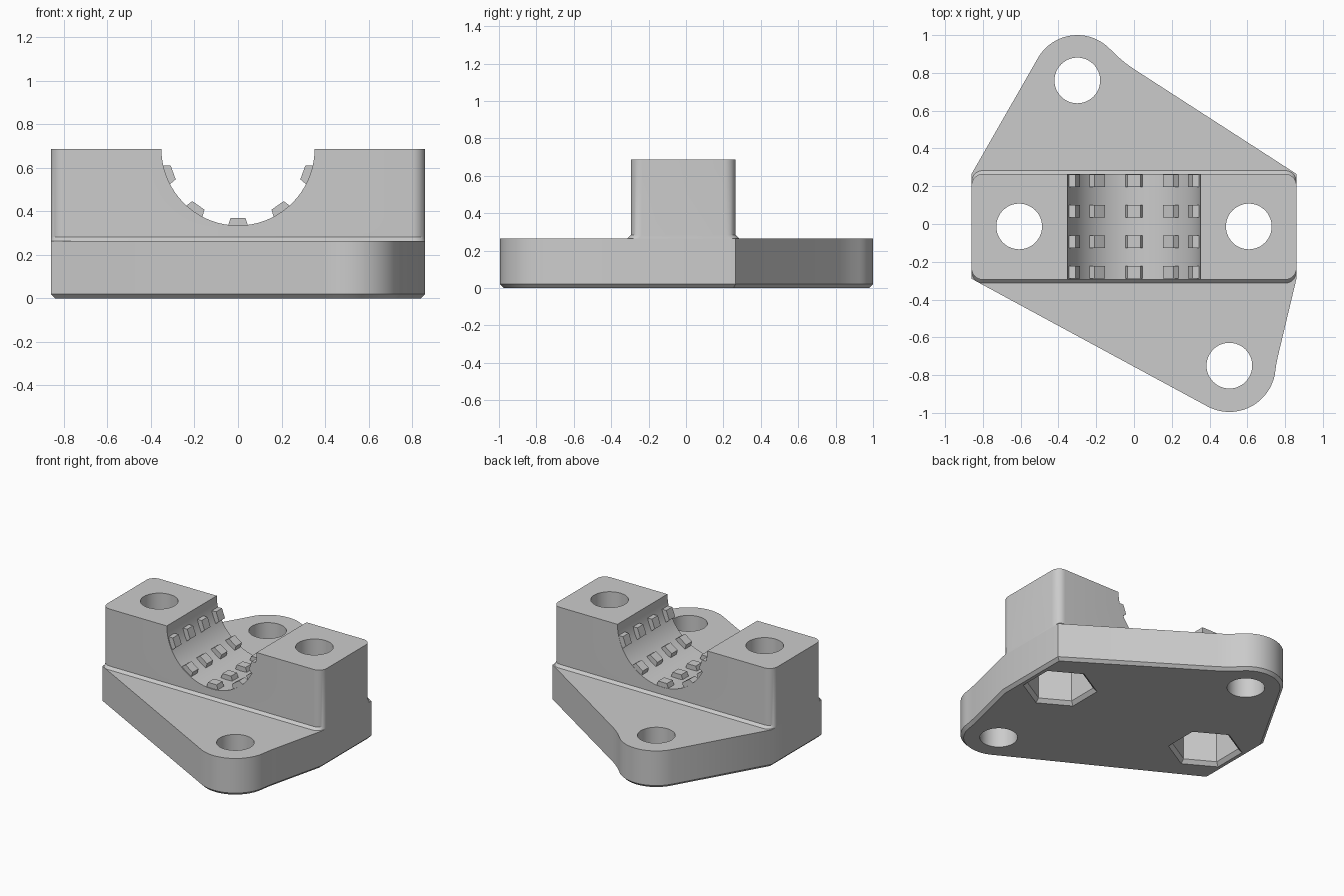
import bpy, bmesh
from math import sin, cos, pi, radians
from mathutils import Vector

cube = bpy.data.objects.get("Cube")
if cube:
    bpy.data.objects.remove(cube, do_unlink=True)

PLATE_TOP, TOP = 0.265, 0.687
FRONT, BACK, HALF = -0.295, 0.265, 0.86
GROOVE_R = 0.352
MID_Y = (FRONT + BACK) / 2

grey = bpy.data.materials.new("light_grey")
grey.use_nodes = True
grey.diffuse_color = (0.6, 0.6, 0.6, 1)
grey.node_tree.nodes["Principled BSDF"].inputs["Base Color"].default_value = (0.6, 0.6, 0.6, 1)


def arc(cx, cy, r, start, end, steps):
    """Points along an arc, angles in degrees."""
    angles = [radians(start + (end - start) * i / steps) for i in range(steps + 1)]
    return [(cx + r * cos(a), cy + r * sin(a)) for a in angles]


def loft(bm, rings):
    """Skin matching rings of 3D points and cap both ends."""
    rows = [[bm.verts.new(p) for p in ring] for ring in rings]
    n = len(rows[0])
    for low, high in zip(rows, rows[1:]):
        for i in range(n):
            j = (i + 1) % n
            bm.faces.new((low[i], low[j], high[j], high[i]))
    bm.faces.new(rows[0][::-1])
    bm.faces.new(rows[-1])


def flat(points, z):
    return [(x, y, z) for x, y in points]


def finish(bm, name):
    bmesh.ops.recalc_face_normals(bm, faces=bm.faces[:])
    mesh = bpy.data.meshes.new(name)
    bm.to_mesh(mesh)
    bm.free()
    mesh.materials.append(grey)
    obj = bpy.data.objects.new(name, mesh)
    bpy.context.collection.objects.link(obj)
    return obj


def activate(obj):
    bpy.ops.object.select_all(action='DESELECT')
    obj.select_set(True)
    bpy.context.view_layer.objects.active = obj


def cut(obj, cutters):
    activate(obj)
    for cutter in cutters:
        mod = obj.modifiers.new("cut", 'BOOLEAN')
        mod.operation, mod.solver, mod.object = 'DIFFERENCE', 'EXACT', cutter
        bpy.ops.object.modifier_apply(modifier=mod.name)


# Base plate: two rounded ears on opposite corners, chamfered underside
outline = [(HALF, -0.29), (HALF, BACK), (0, 0.82), (-0.04, 0.848), (-0.085, 0.885)]
outline += arc(-0.30, 0.76, 0.24, 44, 150, 20)
outline += [(-HALF, BACK), (-HALF, -0.29)]
outline += arc(0.505, -0.75, 0.245, -118, -6, 20)
outline += [(0.753, -0.745), (0.762, -0.70)]
bm = bmesh.new()
loft(bm, [flat(outline, 0), flat(outline, PLATE_TOP)])
bmesh.ops.recalc_face_normals(bm, faces=bm.faces[:])
rim = [e for e in bm.edges if all(v.co.z < 0.001 for v in e.verts)]
bmesh.ops.bevel(bm, geom=rim, offset=0.02, segments=1, affect='EDGES', clamp_overlap=False)
plate = finish(bm, "base_plate")


# Clamp block: rounded rectangle with a small flare where it meets the plate
def block_ring(z, flare):
    r, pts = 0.06, []
    corners = [(1, BACK + flare, 1, 0), (-1, BACK + flare, 1, 90),
               (-1, FRONT - flare, -1, 180), (1, FRONT - flare, -1, 270)]
    for sx, y, sy, start in corners:
        pts += arc(sx * (HALF - r), y - sy * r, r, start, start + 90, 8)
    return flat(pts, z)


bm = bmesh.new()
loft(bm, [block_ring(PLATE_TOP, 0.018), block_ring(PLATE_TOP + 0.018, 0), block_ring(TOP, 0)])
block = finish(bm, "clamp_block")

# Cutters: bolt holes, nut pockets and the half-round groove
cutters = []
bolts = [(-0.608, -0.013), (0.608, -0.013)]
for x, y in bolts + [(-0.30, 0.76), (0.505, -0.75)]:
    bm = bmesh.new()
    circle = arc(x, y, 0.121, 0, 352.5, 47)
    loft(bm, [flat(circle, -0.1), flat(circle, 1)])
    cutters.append(finish(bm, "hole_cutter"))
for x, y in bolts:
    bm = bmesh.new()
    steps = [(-0.025, 0.265), (0.025, 0.215), (0.3, 0.215)]
    loft(bm, [flat(arc(x, y, r, 30, 330, 5), z) for z, r in steps])
    cutters.append(finish(bm, "nut_pocket_cutter"))
bm = bmesh.new()
ring = arc(0, TOP, GROOVE_R, 0, 355, 71)
loft(bm, [[(x, y, z) for x, z in ring] for y in (-0.6, 0.6)])
groove = finish(bm, "groove_cutter")

cut(plate, cutters)
cut(block, cutters + [groove])
for c in cutters + [groove]:
    bpy.data.objects.remove(c, do_unlink=True)

# Grip teeth: tapered blocks in rows around the groove
bm = bmesh.new()
for row in range(4):
    y0 = -0.288 + row * 0.1617
    for k in range(-2, 3):
        a = radians(35 * k)
        out, side = Vector((sin(a), 0, -cos(a))), Vector((cos(a), 0, sin(a)))
        centre = Vector((0, 0, TOP))
        rings = []
        for r, half in ((GROOVE_R + 0.006, 0.048), (GROOVE_R - 0.035, 0.034)):
            rings.append([centre + out * r + side * s * half + Vector((0, y, 0))
                          for s, y in ((-1, y0), (1, y0), (1, y0 + 0.066), (-1, y0 + 0.066))])
        loft(bm, rings)
finish(bm, "grip_teeth")

for obj in (plate, block):
    activate(obj)
    bpy.ops.object.shade_smooth_by_angle(angle=radians(30))
